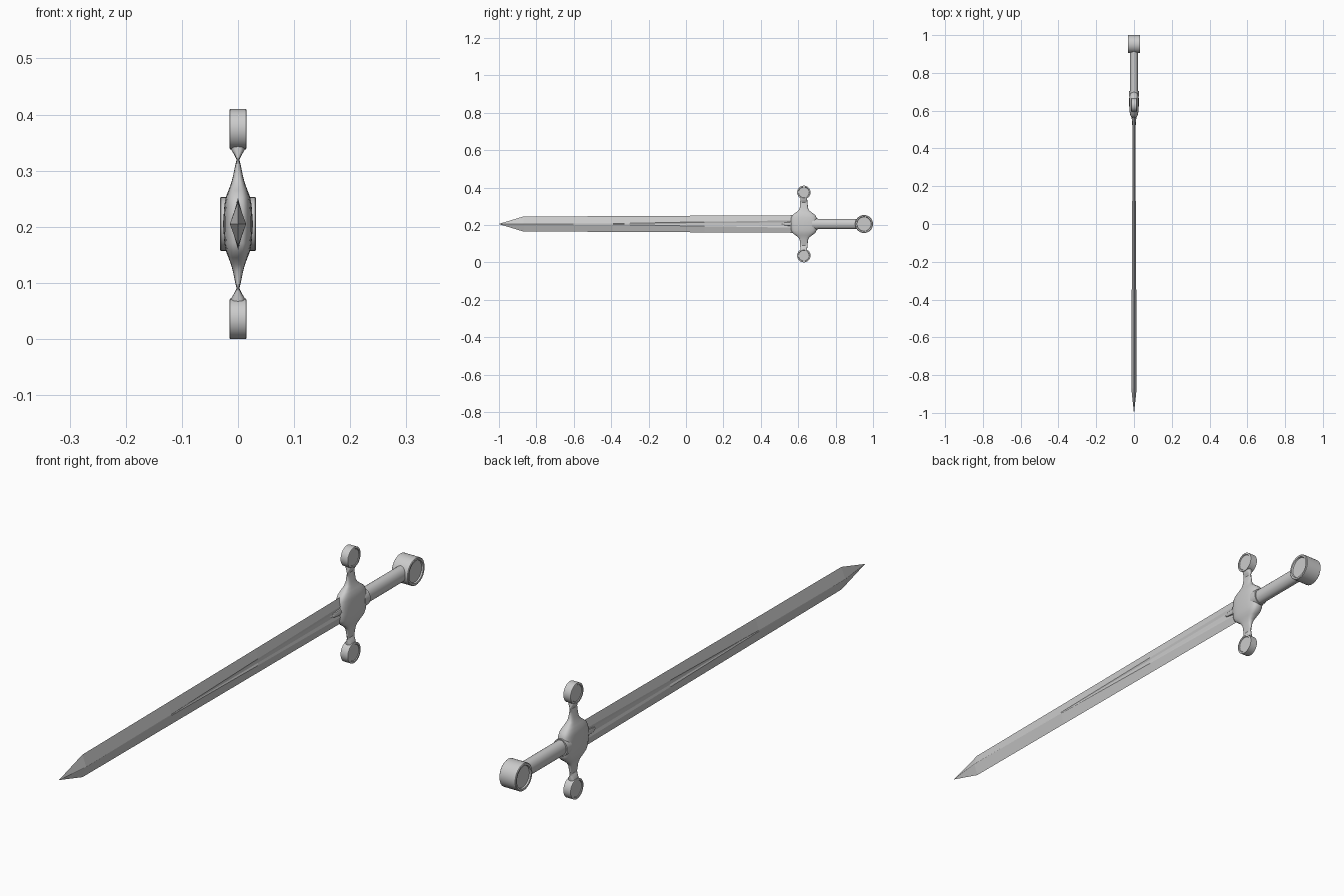
import bpy, bmesh, math

if "Cube" in bpy.data.objects:
    bpy.data.objects.remove(bpy.data.objects["Cube"])

ZC = 0.205  # height of the sword axis


def make(name, bm, smooth=None):
    bmesh.ops.remove_doubles(bm, verts=bm.verts, dist=1e-5)
    bmesh.ops.recalc_face_normals(bm, faces=bm.faces)
    me = bpy.data.meshes.new(name)
    bm.to_mesh(me)
    bm.free()
    ob = bpy.data.objects.new(name, me)
    bpy.context.collection.objects.link(ob)
    if smooth:
        bpy.ops.object.select_all(action='DESELECT')
        ob.select_set(True)
        bpy.context.view_layer.objects.active = ob
        bpy.ops.object.shade_smooth_by_angle(angle=math.radians(smooth))
    return ob


def loft(name, rings, smooth=None):
    """Skin closed rings of equal length and cap both ends."""
    bm = bmesh.new()
    vr = [[bm.verts.new(p) for p in r] for r in rings]
    n = len(rings[0])
    for a, b in zip(vr, vr[1:]):
        for i in range(n):
            j = (i + 1) % n
            bm.faces.new((a[i], a[j], b[j], b[i]))
    bm.faces.new(vr[0])
    bm.faces.new(vr[-1])
    return make(name, bm, smooth)


def sgnpow(v, e):
    return math.copysign(abs(v) ** e, v)


# Blade: diamond section, with a fuller widening towards the guard
def blade_ring(y, w, t, f, groove):
    rim = t * (1 - f / w)
    g = f * 0.4
    half = [(0, w), (rim, f), (groove, g), (groove, -g), (rim, -f)]
    pts = half + [(-x, -z) for x, z in half]
    return [(x, y, ZC + z) for x, z in pts]


loft("blade", [
    blade_ring(-1.0, 0.0006, 0.0005, 0.0001, 0.0005),
    blade_ring(-0.87, 0.040, 0.0145, 0.0005, 0.0143),
    blade_ring(-0.39, 0.042, 0.0128, 0.002, 0.0120),
    blade_ring(-0.30, 0.0425, 0.0128, 0.004, 0.0095),
    blade_ring(0.10, 0.0445, 0.0128, 0.012, 0.0065),
    blade_ring(0.60, 0.0470, 0.0128, 0.020, 0.0045),
])

# Pointed langet where the blade enters the guard
loft("langet", [[(hx * math.cos(a), y, ZC + hz * math.sin(a))
                 for a in [k * math.tau / 8 for k in range(8)]]
                for y, hx, hz in [(0.51, 0.006, 0.002), (0.53, 0.011, 0.010),
                                  (0.60, 0.0135, 0.019)]], 40)

# Crossguard: rounded-box sections stacked along z (dz, half x, half y)
half = [(0.012, 0.0255, 0.070), (0.034, 0.024, 0.068), (0.048, 0.0215, 0.061),
        (0.060, 0.017, 0.045), (0.072, 0.0125, 0.029), (0.085, 0.009, 0.022),
        (0.100, 0.006, 0.021), (0.115, 0.0025, 0.020), (0.122, 0.006, 0.019),
        (0.132, 0.012, 0.018), (0.145, 0.012, 0.017)]
sections = [(-d, x, y) for d, x, y in reversed(half)] + half
rings = []
for dz, hx, hy in sections:
    ring = []
    for k in range(24):
        a = k * math.tau / 24
        y = hy * sgnpow(math.sin(a), 0.65)
        x = hx * sgnpow(math.cos(a), 0.65) * (1 + 1.2 * y)
        ring.append((x, 0.63 + y, ZC + dz))
    rings.append(ring)
loft("crossguard", rings, 35)

# Oval grip and its collar
for name, y0, y1, rx, rz in [("grip", 0.66, 0.92, 0.022, 0.0275),
                             ("collar", 0.675, 0.703, 0.027, 0.031)]:
    loft(name, [[(rx * math.cos(k * math.tau / 24), y, ZC + rz * math.sin(k * math.tau / 24))
                 for k in range(24)] for y in (y0, y1)], 40)


# Round bosses with recessed faces: pommel and guard ends
def boss(name, y, z, r, h):
    prof = [(0.78 * r, 0.82 * h), (0.82 * r, 0.98 * h), (0.95 * r, h), (r, 0.94 * h)]
    prof = [(q, -x) for q, x in prof] + [(q, x) for q, x in reversed(prof)]
    loft(name, [[(x, y + q * math.cos(k * math.tau / 32), z + q * math.sin(k * math.tau / 32))
                 for k in range(32)] for q, x in prof], 35)


boss("pommel", 0.952, ZC, 0.048, 0.0325)
for side, s in (("upper", 1), ("lower", -1)):
    boss(side + "_guard_end", 0.63, ZC + s * 0.169, 0.036, 0.015)
